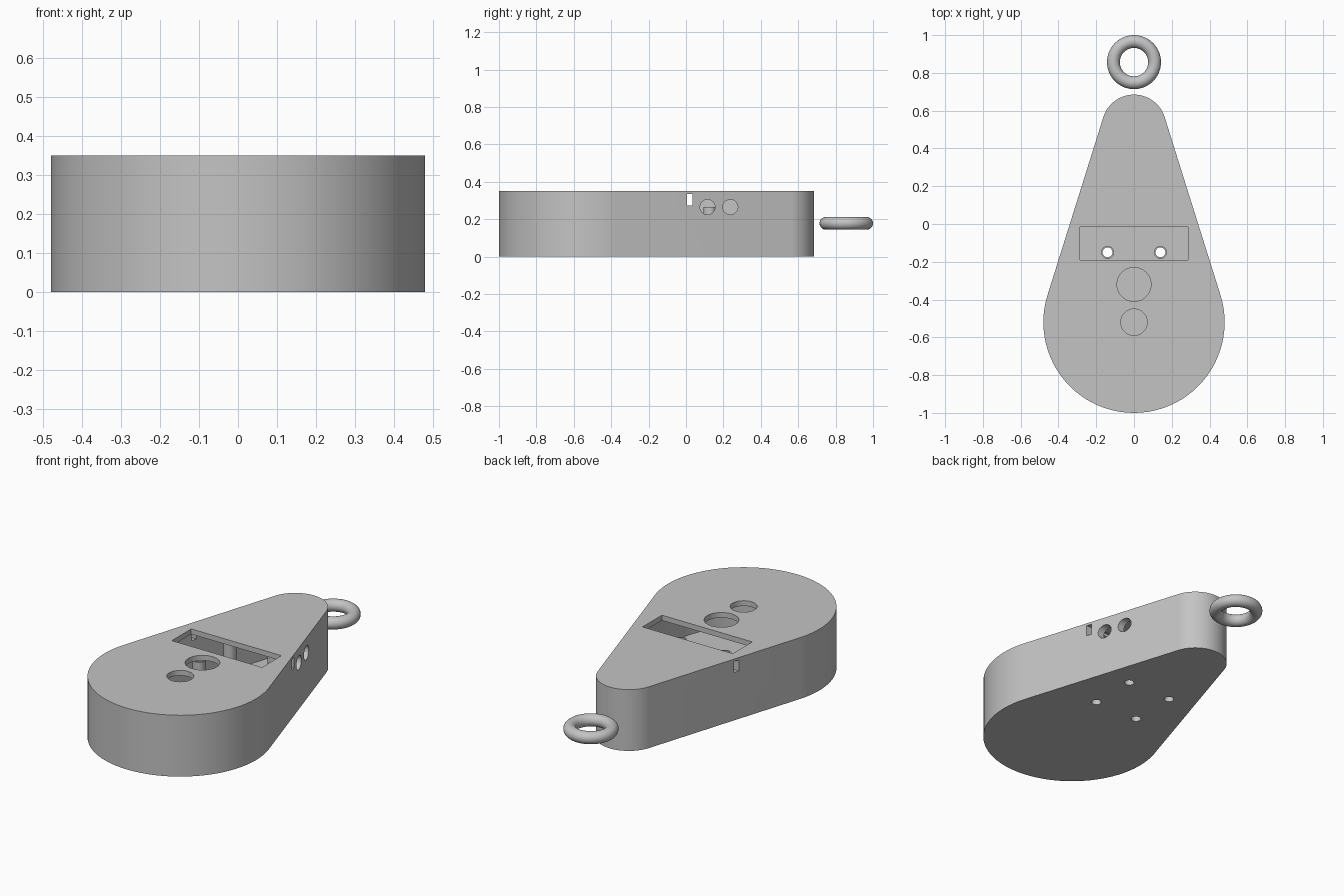
import bpy
import bmesh
from math import sin, cos, asin, pi

if "Cube" in bpy.data.objects:
    bpy.data.objects.remove(bpy.data.objects["Cube"], do_unlink=True)

HEIGHT, WALL, SHELL = 0.35, 0.04, 0.03
BIG_Y, BIG_R = -0.52, 0.48
TIP_Y, TIP_R = 0.515, 0.17

grey = bpy.data.materials.new("plain grey")
grey.use_nodes = True
grey.diffuse_color = (0.55, 0.55, 0.55, 1)
grey.node_tree.nodes["Principled BSDF"].inputs["Base Color"].default_value = grey.diffuse_color


def teardrop(name, inset, z0, z1, steps=48):
    """Prism around two circles joined by their tangents."""
    big, tip = BIG_R - inset, TIP_R - inset
    a = asin((big - tip) / (TIP_Y - BIG_Y))
    arcs = [(BIG_Y, big, pi - a, 2 * pi + a), (TIP_Y, tip, a, pi - a)]
    bm = bmesh.new()
    ring = []
    for cy, r, start, end in arcs:
        for i in range(steps + 1):
            t = start + (end - start) * i / steps
            ring.append(bm.verts.new((r * cos(t), cy + r * sin(t), z0)))
    base = bm.faces.new(ring)
    up = bmesh.ops.extrude_face_region(bm, geom=[base])["geom"]
    bmesh.ops.translate(bm, vec=(0, 0, z1 - z0),
                        verts=[v for v in up if isinstance(v, bmesh.types.BMVert)])
    bmesh.ops.recalc_face_normals(bm, faces=bm.faces)
    mesh = bpy.data.meshes.new(name)
    bm.to_mesh(mesh)
    bm.free()
    ob = bpy.data.objects.new(name, mesh)
    bpy.context.collection.objects.link(ob)
    return ob


def box(x0, x1, y0, y1, z0, z1):
    bpy.ops.mesh.primitive_cube_add(size=1, location=((x0 + x1) / 2, (y0 + y1) / 2, (z0 + z1) / 2))
    ob = bpy.context.object
    ob.scale = (x1 - x0, y1 - y0, z1 - z0)
    return ob


def rod(r, loc, length, along_x=False):
    bpy.ops.mesh.primitive_cylinder_add(vertices=40, radius=r, depth=length, location=loc,
                                        rotation=(0, pi / 2 if along_x else 0, 0))
    return bpy.context.object


def combine(target, tool, operation="DIFFERENCE"):
    tool.hide_render = True
    bpy.context.view_layer.update()
    mod = target.modifiers.new("shape", "BOOLEAN")
    mod.operation, mod.solver, mod.object = operation, "EXACT", tool
    bpy.context.view_layer.objects.active = target
    bpy.ops.object.modifier_apply(modifier=mod.name)
    bpy.data.objects.remove(tool, do_unlink=True)


def finish(ob):
    ob.data.materials.clear()
    ob.data.materials.append(grey)
    bpy.ops.object.select_all(action="DESELECT")
    ob.select_set(True)
    bpy.context.view_layer.objects.active = ob
    bpy.ops.object.shade_smooth_by_angle(angle=pi / 6)


# Hollow case
case = teardrop("case", 0, 0, HEIGHT)
combine(case, teardrop("cavity", WALL, SHELL, HEIGHT - SHELL))

# Screw posts with holes running out through the floor
posts = [(x, y) for x in (-0.14, 0.14) for y in (-0.15, 0.127)]
POST_TOP = 0.265
for x, y in posts:
    combine(case, rod(0.034, (x, y, (POST_TOP + 0.01) / 2), POST_TOP - 0.01), "UNION")
for x, y in posts:
    combine(case, rod(0.026, (x, y, 0.12), 0.32))

# Display window and round openings in the lid
combine(case, box(-0.285, 0.285, -0.19, -0.015, 0.3, 0.4))
for y, r in ((-0.32, 0.09), (-0.52, 0.07)):
    combine(case, rod(r, (0, y, 0.35), 0.1))

# Strap slot through both sides, and two ports in the left wall
combine(case, box(-0.6, 0.6, 0.005, 0.035, 0.273, 0.336))
for y in (0.115, 0.237):
    combine(case, rod(0.04, (0.3, y, 0.265), 0.18, along_x=True))
finish(case)

# Hanging ring
bpy.ops.mesh.primitive_torus_add(major_radius=0.109, minor_radius=0.034, major_segments=64,
                                 minor_segments=24, location=(0, 0.857, 0.178))
ring = bpy.context.object
ring.name = "key_ring"
finish(ring)
